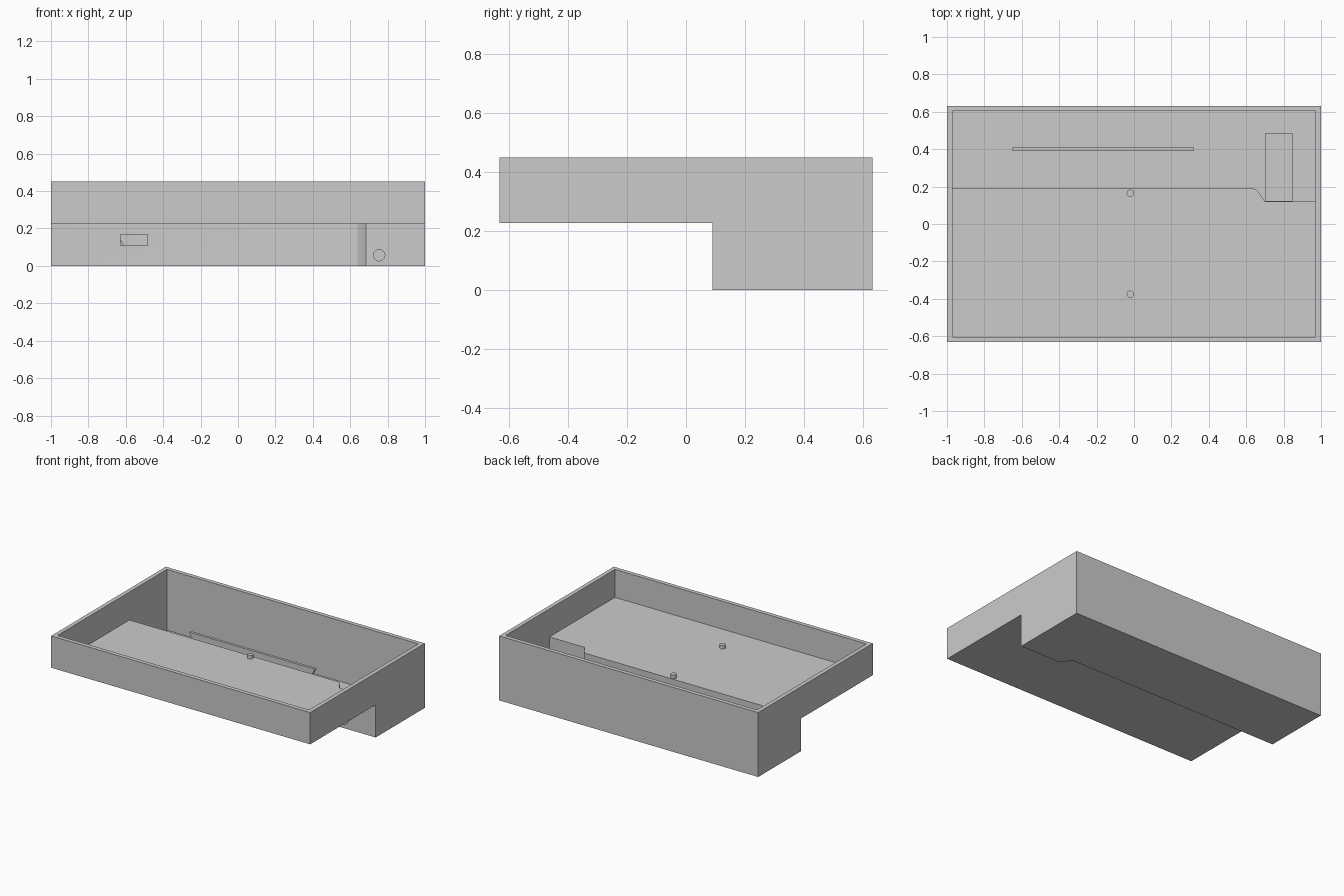
import bpy
import bmesh

cube = bpy.data.objects.get("Cube")
if cube:
    bpy.data.objects.remove(cube, do_unlink=True)

# Single grey plastic
grey = bpy.data.materials.new("plain_grey")
grey.use_nodes = True
colour = (0.6, 0.6, 0.6, 1)
grey.diffuse_color = colour
grey.node_tree.nodes["Principled BSDF"].inputs["Base Color"].default_value = colour

HX, HY, TOP = 1.0, 0.632, 0.45
WALL = 0.029
IX, IY = HX - WALL, HY - WALL
LEDGE, SHELF, FLOOR = 0.228, 0.255, 0.026


def prism(name, points, low, high, axis="z"):
    """Extrude a closed outline along z (points are x, y) or y (points are x, z)."""
    place = (lambda a, b, c: (a, b, c)) if axis == "z" else (lambda a, b, c: (a, c, b))
    bm = bmesh.new()
    ends = [[bm.verts.new(place(a, b, c)) for a, b in points] for c in (low, high)]
    for ring in ends:
        bm.faces.new(ring)
    count = len(points)
    for i in range(count):
        j = (i + 1) % count
        bm.faces.new((ends[0][i], ends[0][j], ends[1][j], ends[1][i]))
    bmesh.ops.recalc_face_normals(bm, faces=bm.faces)
    mesh = bpy.data.meshes.new(name)
    bm.to_mesh(mesh)
    bm.free()
    obj = bpy.data.objects.new(name, mesh)
    bpy.context.collection.objects.link(obj)
    mesh.materials.append(grey)
    return obj


def rect(x0, x1, y0, y1):
    return [(x0, y0), (x1, y0), (x1, y1), (x0, y1)]


def cylinder(name, radius, depth, location, rotation=(0, 0, 0)):
    bpy.ops.mesh.primitive_cylinder_add(vertices=32, radius=radius, depth=depth,
                                        location=location, rotation=rotation)
    obj = bpy.context.object
    obj.name = name
    obj.data.materials.append(grey)
    bpy.ops.object.shade_smooth_by_angle()
    return obj


def cut(target, cutter):
    cutter.hide_render = True
    mod = target.modifiers.new("cut", "BOOLEAN")
    mod.operation, mod.solver, mod.object = "DIFFERENCE", "EXACT", cutter
    bpy.context.view_layer.objects.active = target
    bpy.ops.object.modifier_apply(modifier=mod.name)
    bpy.data.objects.remove(cutter, do_unlink=True)


# Stepped tray: solid block with the underside notch cut from the front
tray = prism("tray", rect(-HX, HX, -HY, HY), 0, TOP)
outer_step = [(-1.1, 0.16), (0.625, 0.16), (0.637, 0.157), (0.647, 0.148),
              (0.685, 0.09), (1.1, 0.09)]
cut(tray, prism("notch_cutter", outer_step + [(1.1, -1), (-1.1, -1)], -0.1, LEDGE))

# Hollow above the shelf, then the deep bay at the back
cut(tray, prism("upper_cutter", rect(-IX, IX, -IY, IY), SHELF, 0.6))
inner_step = [(-IX, 0.19), (0.635, 0.19), (0.65, 0.187), (0.663, 0.176),
              (0.70, 0.12), (IX, 0.12)]
cut(tray, prism("bay_cutter", inner_step + [(IX, IY), (-IX, IY)], FLOOR, 0.5))

# Shallow pocket in the bay floor
cut(tray, prism("pocket_cutter", rect(0.703, 0.847, 0.122, 0.483), 0.014, 0.05))

# Slot and cable hole through the front wall of the bay
cut(tray, prism("slot_cutter", rect(-0.628, -0.483, 0.11, 0.168), 0.1, 0.25, "y"))
cut(tray, cylinder("hole_cutter", 0.03, 0.12, (0.755, 0.105, 0.057), (1.5708, 0, 0)))
bpy.ops.object.select_all(action="DESELECT")
tray.select_set(True)
bpy.context.view_layer.objects.active = tray
bpy.ops.object.shade_smooth_by_angle()

# Upright rib in the bay, with sloping ends
rib = [(-0.65, 0.18), (-0.645, 0.168), (-0.565, FLOOR - 0.005),
       (0.235, FLOOR - 0.005), (0.315, 0.168), (0.32, 0.18)]
prism("bay_rib", rib, 0.39, 0.408, "y")

# Locating pegs on the shelf
for side, y in (("back", 0.165), ("front", -0.375)):
    cylinder(side + "_peg", 0.019, 0.03, (-0.02, y, SHELF + 0.01))
